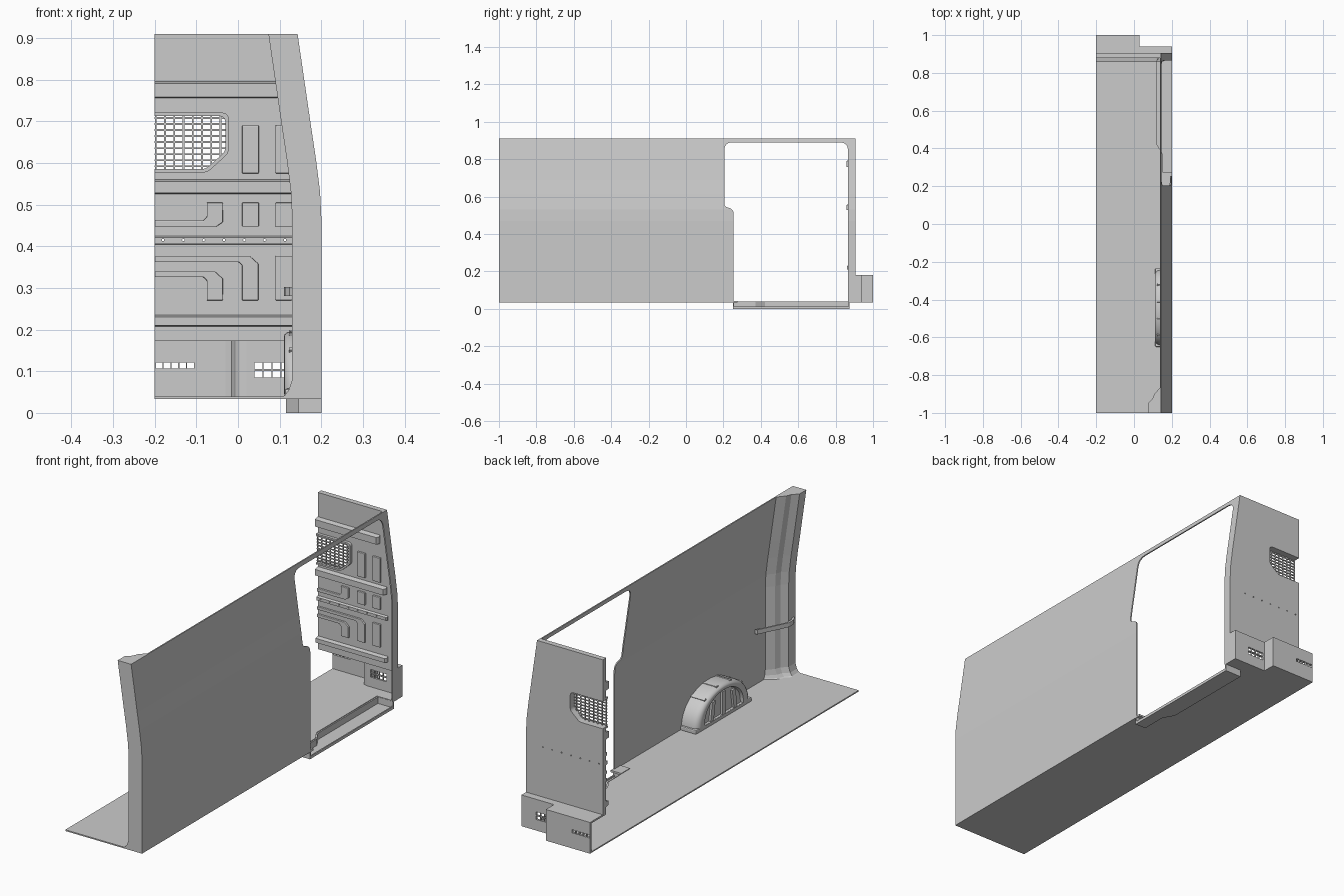
import bpy, bmesh, math
from mathutils import Vector

if "Cube" in bpy.data.objects:
    bpy.data.objects.remove(bpy.data.objects["Cube"])

PLACE = {'x': lambda p, t: (t, p[0], p[1]),
         'y': lambda p, t: (p[0], t, p[1]),
         'z': lambda p, t: (p[0], p[1], t)}

def finish(name, bm, bevel=0, smooth=False):
    bmesh.ops.recalc_face_normals(bm, faces=bm.faces)
    me = bpy.data.meshes.new(name)
    bm.to_mesh(me)
    bm.free()
    ob = bpy.data.objects.new(name, me)
    bpy.context.collection.objects.link(ob)
    if bevel:
        m = ob.modifiers.new("bevel", 'BEVEL')
        m.width, m.segments = bevel, 2
    if smooth:
        bpy.ops.object.select_all(action='DESELECT')
        ob.select_set(True)
        bpy.context.view_layer.objects.active = ob
        bpy.ops.object.shade_smooth_by_angle(angle=math.radians(35))
    return ob

def loft(name, rings, **kw):
    """Skin a list of closed 3D rings and cap both ends."""
    bm = bmesh.new()
    vs = [[bm.verts.new(p) for p in r] for r in rings]
    n = len(rings[0])
    for a, b in zip(vs, vs[1:]):
        for i in range(n):
            bm.faces.new((a[i], a[(i + 1) % n], b[(i + 1) % n], b[i]))
    bm.faces.new(vs[0])
    bm.faces.new(vs[-1])
    return finish(name, bm, **kw)

def prism(name, pts, axis, a, b, **kw):
    return loft(name, [[PLACE[axis](p, t) for p in pts] for t in (a, b)], **kw)

def rect(a, b, c, d):
    return [(a, c), (b, c), (b, d), (a, d)]

def rounded(corners, seg=6):
    """Corners are (u, v, radius); each gets a soft curve."""
    out = []
    for i, (u, v, r) in enumerate(corners):
        p = Vector((u, v))
        if not r:
            out.append((u, v))
            continue
        q = p + (Vector(corners[i - 1][:2]) - p).normalized() * r
        s = p + (Vector(corners[(i + 1) % len(corners)][:2]) - p).normalized() * r
        for k in range(seg + 1):
            t = k / seg
            out.append(tuple(q * (1 - t) ** 2 + p * 2 * t * (1 - t) + s * t * t))
    return out

def cut(targets, cutters):
    for ob in targets:
        bpy.context.view_layer.objects.active = ob
        for c in cutters:
            m = ob.modifiers.new("cut", 'BOOLEAN')
            m.operation, m.solver, m.object = 'DIFFERENCE', 'EXACT', c
            bpy.ops.object.modifier_apply(modifier=m.name)
    for c in cutters:
        bpy.data.objects.remove(c)

# Outer body curve, shared by wall, pillar and bulkhead
BODY = [(0.2, 0.035), (0.2, 0.47), (0.197, 0.53), (0.187, 0.61), (0.175, 0.69), (0.143, 0.91)]

def body_x(z):
    for (xa, za), (xb, zb) in zip(BODY, BODY[1:]):
        if z <= zb:
            return xa + (xb - xa) * max(0, z - za) / (zb - za)
    return BODY[-1][0]

# Side wall with the sliding door opening
wall = prism("side_wall", BODY + [(x - 0.006, z) for x, z in reversed(BODY)], 'y', -1, 0.9)
door = rounded([(0.205, 0.89, 0.045), (0.866, 0.89, 0.045), (0.866, -0.05, 0),
                (0.255, -0.05, 0), (0.255, 0.535, 0.03), (0.205, 0.545, 0.02)])
cut([wall], [prism("door_cutter", door, 'x', 0, 0.4)])

# Rear pillar, flared at the foot
stations = [(0.035, 0.035), (0.042, 0.018), (0.055, 0.008), (0.08, 0)]
stations += [(z, 0) for _, z in BODY[1:]]
loft("rear_pillar", [[(body_x(z), -1, z), (body_x(z) - 0.07 - f, -1, z),
                      (body_x(z) - 0.07 - f, -0.95, z), (body_x(z) - 0.045 - f, -0.925, z),
                      (body_x(z) - 0.035 - f, -0.9, z), (body_x(z) - 0.004, -0.865 + f * 0.5, z),
                      (body_x(z), -0.865, z)] for z, f in stations])

# Strap around the pillar
path = [(0.124, -0.985), (0.113, -0.965), (0.111, -0.93), (0.13, -0.89), (0.155, -0.84), (0.18, -0.79)]
loft("pillar_strap", [[(x, y, 0.281), (x + 0.01, y + 0.004, 0.281),
                       (x + 0.01, y + 0.004, 0.302), (x, y, 0.302)] for x, y in path])

# Floor with step cut-out
prism("floor", [(-0.2, -1), (0.2, -1), (0.2, 0.25), (0.145, 0.25), (0.145, 0.37), (0.115, 0.42),
                (0.115, 0.87), (0.2, 0.87), (0.2, 0.94), (0.03, 0.94), (0.03, 1), (-0.2, 1)],
      'z', 0.033, 0.039)

# Door step tray: base, inner walls, outer lip
inner = [(0.2, 0.25), (0.145, 0.25), (0.145, 0.37), (0.115, 0.42), (0.115, 0.875), (0.2, 0.875)]
prism("step_base", inner, 'z', 0, 0.006)
prism("step_walls", inner + [(0.2, 0.869), (0.121, 0.869), (0.121, 0.422), (0.151, 0.372),
                             (0.151, 0.256), (0.2, 0.256)], 'z', 0, 0.036)
prism("step_lip", rect(0.194, 0.2, 0.25, 0.875), 'z', 0, 0.013)
prism("sill_ledge", rect(0.145, 0.2, 0.21, 0.275), 'z', 0.033, 0.042)

# Bulkhead panel with window and rivet holes
bulkhead = prism("bulkhead", [(-0.2, 0.175), (0.2, 0.175)] + BODY[1:] + [(-0.2, 0.91)], 'y', 0.88, 0.905)

def window(g, left):
    return rounded([(left, 0.585 - g, 0), (-0.078 + g / 2, 0.585 - g, 0.012), (-0.03 + g, 0.628 - g / 2, 0.012),
                    (-0.03 + g, 0.713 + g, 0.018), (left, 0.713 + g, 0)])

frame = prism("window_frame", window(0.008, -0.2), 'y', 0.866, 0.885)

# Horizontal ribs pressed into the bulkhead
def rib(name, z0, z1, depth, end):
    s = min(0.006, depth)
    ring = [(0.885, z0), (0.88 - depth, z0 + s / 2), (0.88 - depth, z1 - s), (0.885, z1)]
    return loft(name, [[(-0.2, y, z) for y, z in ring], [(end - s, y, z) for y, z in ring],
                       [(end, 0.88 + (y - 0.88) * 0.5, z) for y, z in ring]])

rib("upper_rib", 0.755, 0.797, 0.022, 0.125)
rib("middle_rib", 0.525, 0.562, 0.022, 0.16)
rib("lower_rib", 0.207, 0.236, 0.018, 0.165)
rivet_rib = rib("rivet_rib", 0.403, 0.427, 0.01, 0.165)

holes = [prism("rivet_cutter", [(-0.18 + 0.0488 * i + 0.003 * math.cos(a * math.pi / 4),
                                 0.415 + 0.003 * math.sin(a * math.pi / 4)) for a in range(8)],
               'y', 0.8, 1.1) for i in range(7)]
cut([bulkhead, frame, rivet_rib], holes + [prism("window_cutter", window(0, -0.25), 'y', 0.8, 1.1)])

# Raised rectangular and bent stiffener panels
panels = [rect(x, x + 0.04, a, b) for a, b in ((0.575, 0.69), (0.447, 0.505)) for x in (0.01, 0.09)]
panels.append(rect(0.09, 0.13, 0.27, 0.377))
panels.append([(-0.2, 0.447), (-0.052, 0.447), (-0.036, 0.458), (-0.036, 0.505), (-0.075, 0.505),
               (-0.075, 0.47), (-0.083, 0.462), (-0.2, 0.462)])
for x, z in ((0.049, 0.376), (-0.036, 0.34)):
    panels.append([(-0.2, z), (x - 0.02, z), (x, z - 0.018), (x, 0.27), (x - 0.039, 0.27),
                   (x - 0.039, z - 0.022), (x - 0.047, z - 0.014), (-0.2, z - 0.014)])
for i, p in enumerate(panels):
    prism(f"stiffener_{i}", p, 'y', 0.871, 0.885, bevel=0.002)

# Window mesh bars, trimmed to the angled corner
def low(x):
    return 0.583 + max(0, x + 0.078) * 0.9
for i in range(8):
    x = -0.1975 + 0.0222 * i
    prism(f"mesh_bar_v{i}", rect(x - 0.0022, x + 0.0022, low(x), 0.715), 'y', 0.872, 0.877)
for i in range(9):
    z = 0.592 + 0.0145 * i
    x = min(-0.029, -0.078 + (z - 0.583) / 0.9)
    prism(f"mesh_bar_h{i}", rect(-0.2, x, z - 0.0022, z + 0.0022), 'y', 0.871, 0.876)

# Stepped lower box with vent slots and lid
outline = [(-0.2, 1), (0.03, 1), (0.03, 0.94), (0.2, 0.94), (0.2, 0.89)]
inside = [(0.194, 0.89), (0.194, 0.93), (0.02, 0.93), (0.004, 0.934), (-0.006, 0.945),
          (-0.01, 0.965), (-0.016, 0.98), (-0.03, 0.988), (-0.2, 0.988)]
box = prism("lower_box", outline + inside, 'z', 0.036, 0.175)
slots = [rect(-0.197 + 0.0187 * i, -0.181 + 0.0187 * i, 0.106, 0.121) for i in range(5)]
slots += [rect(0.04 + 0.0213 * i, 0.059 + 0.0213 * i, z, z + 0.016) for i in range(4) for z in (0.085, 0.105)]
cut([box], [prism("slot_cutter", s, 'y', 0.91, 1.1) for s in slots])
prism("box_lid", outline[:4] + [(0.2, 0.88), (-0.2, 0.88)], 'z', 0.172, 0.18)

# Wheel arch with recessed face, spokes and flange
def arch(x, s):
    return [(x, -0.4425 + 0.2 * s * math.cos(a), 0.036 + 0.07 * (1 - s) + 0.162 * s * max(0, math.sin(a)) ** 0.85)
            for a in (math.pi * i / 36 for i in range(37))]
loft("wheel_arch", [arch(*r) for r in ((0.196, 1), (0.14, 1), (0.127, 0.985), (0.118, 0.95), (0.112, 0.9),
                                       (0.11, 0.84), (0.111, 0.72), (0.122, 0.68))], smooth=True)
for i, y in enumerate((-0.53, -0.4425, -0.355)):
    prism(f"arch_spoke_{i}", [(y - 0.012, 0.055), (y + 0.012, 0.055),
                              (y * 0.85 - 0.0664 + 0.012, 0.165 - abs(y + 0.4425) * 0.25),
                              (y * 0.85 - 0.0664 - 0.012, 0.165 - abs(y + 0.4425) * 0.25)], 'x', 0.112, 0.125)
prism("arch_flange", rect(-0.65, -0.235, 0.036, 0.058), 'x', 0.112, 0.196, bevel=0.005)
for i, a in enumerate((0.9, 1.4, 1.9, 2.4)):
    c, s = math.cos(a), math.sin(a) ** 0.85
    loft(f"arch_rib_{i}", [[(x, -0.4425 + 0.2 * k * math.cos(a + d), 0.036 + 0.162 * k * math.sin(a + d) ** 0.85)
                            for k, d in ((0.95, -0.05), (1.015, -0.03), (1.015, 0.03), (0.95, 0.05))]
                           for x in (0.196, 0.135, 0.122)])
